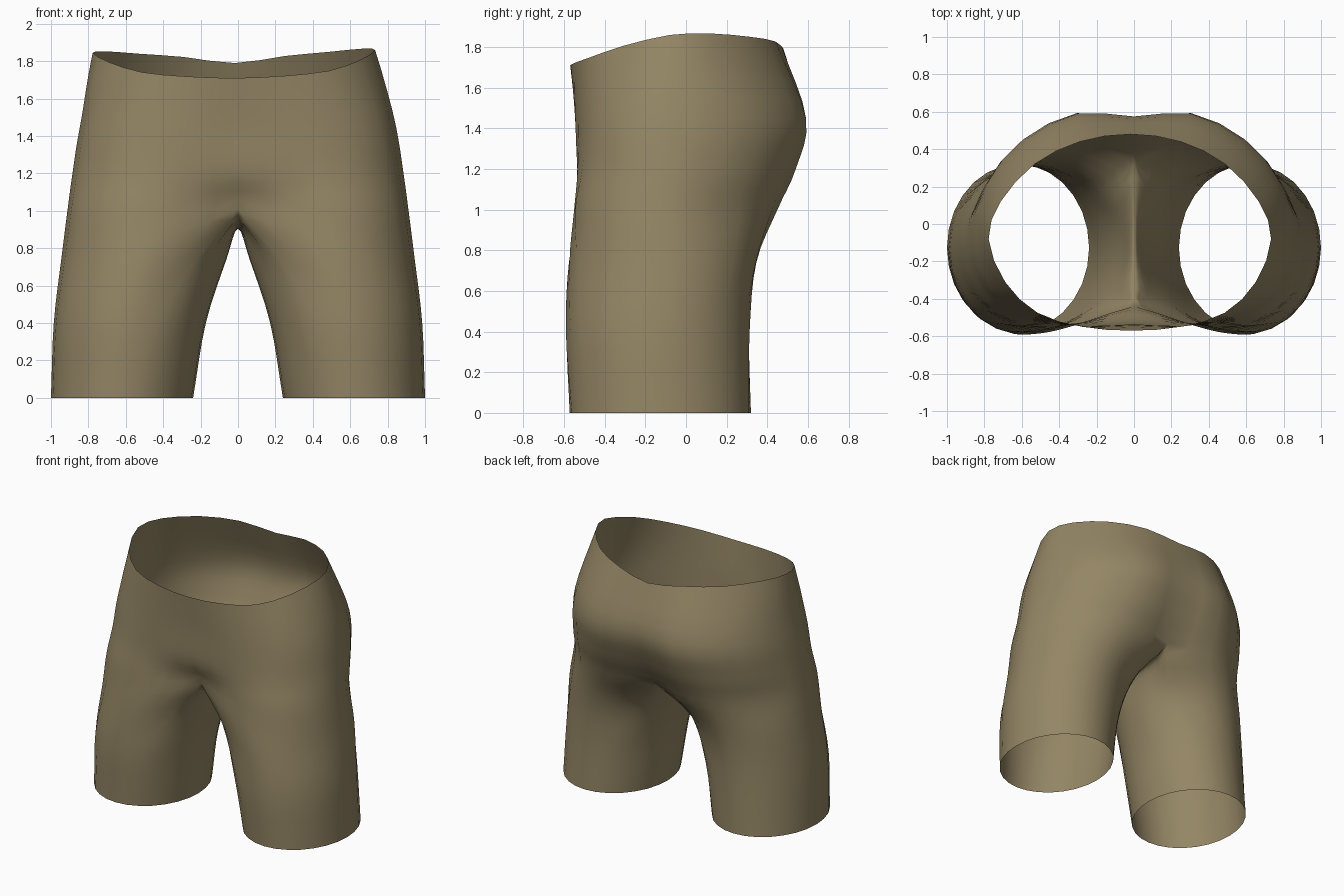
import bpy, bmesh, math
from mathutils import Vector

if "Cube" in bpy.data.objects:
    bpy.data.objects.remove(bpy.data.objects["Cube"])

STEPS = 4          # rows between neighbouring sections
OUTER, INNER = 9, 5  # points round the outside, and along the inner thigh

# Half sections of the body, from front centre round the side to back centre
waist = [(0, -.57, 1.71), (.26, -.55, 1.72), (.5, -.475, 1.745), (.67, -.31, 1.80), (.755, -.08, 1.852),
         (.69, .12, 1.86), (.51, .32, 1.845), (.27, .44, 1.825), (0, .48, 1.79)]
hip = [(0, -.54), (.27, -.545), (.55, -.49), (.76, -.34), (.845, -.08),
       (.77, .22), (.58, .45), (.3, .59), (0, .575)]
seat = [(0, -.525), (.28, -.535), (.58, -.51), (.8, -.35), (.885, -.1),
        (.81, .18), (.62, .41), (.32, .54), (0, .50)]
fork = [(0, -.44, 1.01), (.26, -.525, 1.0), (.58, -.545, 1.0), (.83, -.38, 1.0), (.912, -.1, 1.0),
        (.83, .14, 1.0), (.63, .36, 1.0), (.33, .45, 1.0), (0, .38, 1.0)]
# Saddle between the legs, from back to front
saddle = [(0, .25, .945), (0, .09, .915), (0, -.07, .905), (0, -.22, .91), (0, -.35, .94)]


def leg_ring(z, x0, x1, y0, y1, spread):
    """Oval leg section; spread is the half angle covered by the outer points."""
    pts = []
    for i in range(OUTER + INNER):
        if i < OUTER:
            a = -spread + 2 * spread * i / (OUTER - 1)
        else:
            a = spread + (360 - 2 * spread) * (i - OUTER + 1) / (INNER + 1)
        a = math.radians(a)
        pts.append(Vector(((x0 + x1) / 2 + (x1 - x0) / 2 * math.cos(a),
                           (y0 + y1) / 2 + (y1 - y0) / 2 * math.sin(a), z)))
    return pts


body = [[Vector(p) for p in waist],
        [Vector((x, y, 1.45)) for x, y in hip],
        [Vector((x, y, 1.2)) for x, y in seat]]
legs = [[Vector(p) for p in fork + saddle],
        leg_ring(.74, .062, .945, -.58, .35, 130),
        leg_ring(.4, .172, .985, -.593, .315, 113),
        leg_ring(0, .24, 1.0, -.573, .32, 103)]


def spline(pts, ghost):
    """Smooth column through the section points."""
    p = [ghost] + pts + [2 * pts[-1] - pts[-2]]
    out = []
    for k in range(1, len(p) - 2):
        a, b, c, d = p[k - 1:k + 3]
        for s in range(STEPS):
            t = s / STEPS
            out.append(.5 * (2 * b + (c - a) * t + (2 * a - 5 * b + 4 * c - d) * t * t
                             + (3 * b - a - 3 * c + d) * t ** 3))
    return out + [pts[-1]]


def flip(v):
    return Vector((-v.x, v.y, v.z))


# Columns of points running down the garment
columns = []
top = len(body) * STEPS
for i in range(OUTER + INNER):
    low = [r[i] for r in legs]
    if i < OUTER:
        col = [r[i] for r in body] + low
        # bow the waist end outwards a little over the hip
        line = spline(col, 2 * col[0] - col[1] - Vector((col[0].x * .05, 0, 0)))
        if i in (0, OUTER - 1):          # keep the centre seam on the mirror plane
            for v in line[:top + 1]:
                v.x = 0
    else:                                # round the arch across the mirror plane
        line = spline(low, flip(low[1]))
    columns.append(line)

# Rows across the garment, each doubled in number of points
rows = []
for k in range(len(columns[0])):
    closed = k >= top
    ring = [c[k] if i < OUTER else c[k - top] for i, c in enumerate(columns) if i < OUTER or closed]
    n = len(ring)
    fine = []
    for i in range(n):
        fine.append(ring[i])
        if not closed and i == n - 1:
            break
        a, b, c, d = (ring[(i + j) % n] for j in (-1, 0, 1, 2))
        if k <= top and i < OUTER - 1:   # tangents continue over the mirror plane
            if i == 0:
                a = flip(ring[1])
            if i == OUTER - 2:
                d = flip(ring[OUTER - 2])
        mid = (9 * (b + c) - a - d) / 16
        if k == top and i >= OUTER - 1:
            mid = (b + c) / 2
            mid.x = 0
        fine.append(mid)
    rows.append(fine)

# Skin half of the garment
bm = bmesh.new()
grid = [[bm.verts.new(p) for p in r] for r in rows]
for k in range(len(grid) - 1):
    r, s = grid[k], grid[k + 1]
    count = len(r) if k >= top else 2 * (OUTER - 1)
    for i in range(count):
        j = (i + 1) % len(s)
        bm.faces.new((r[i], s[i], s[j], r[j]))

# Mirror the other half and join it along the centre seam
dup = bmesh.ops.duplicate(bm, geom=bm.verts[:] + bm.edges[:] + bm.faces[:])["geom"]
for v in dup:
    if isinstance(v, bmesh.types.BMVert):
        v.co.x = -v.co.x
bmesh.ops.reverse_faces(bm, faces=[f for f in dup if isinstance(f, bmesh.types.BMFace)])
bmesh.ops.remove_doubles(bm, verts=bm.verts[:], dist=.0005)

# Slight lean of the waistband to one side
for v in bm.verts:
    f = max(0, (v.co.z - 1.5) / .35)
    v.co.z += .01 * v.co.x * f
    v.co.x -= .022 * f
for f in bm.faces:
    f.smooth = True

mesh = bpy.data.meshes.new("shorts")
bm.to_mesh(mesh)
bm.free()
shorts = bpy.data.objects.new("shorts", mesh)
bpy.context.collection.objects.link(shorts)

# Khaki cloth
cloth = bpy.data.materials.new("khaki cloth")
cloth.diffuse_color = (.296, .238, .13, 1)
cloth.use_nodes = True
cloth.node_tree.nodes["Principled BSDF"].inputs["Base Color"].default_value = cloth.diffuse_color
mesh.materials.append(cloth)
